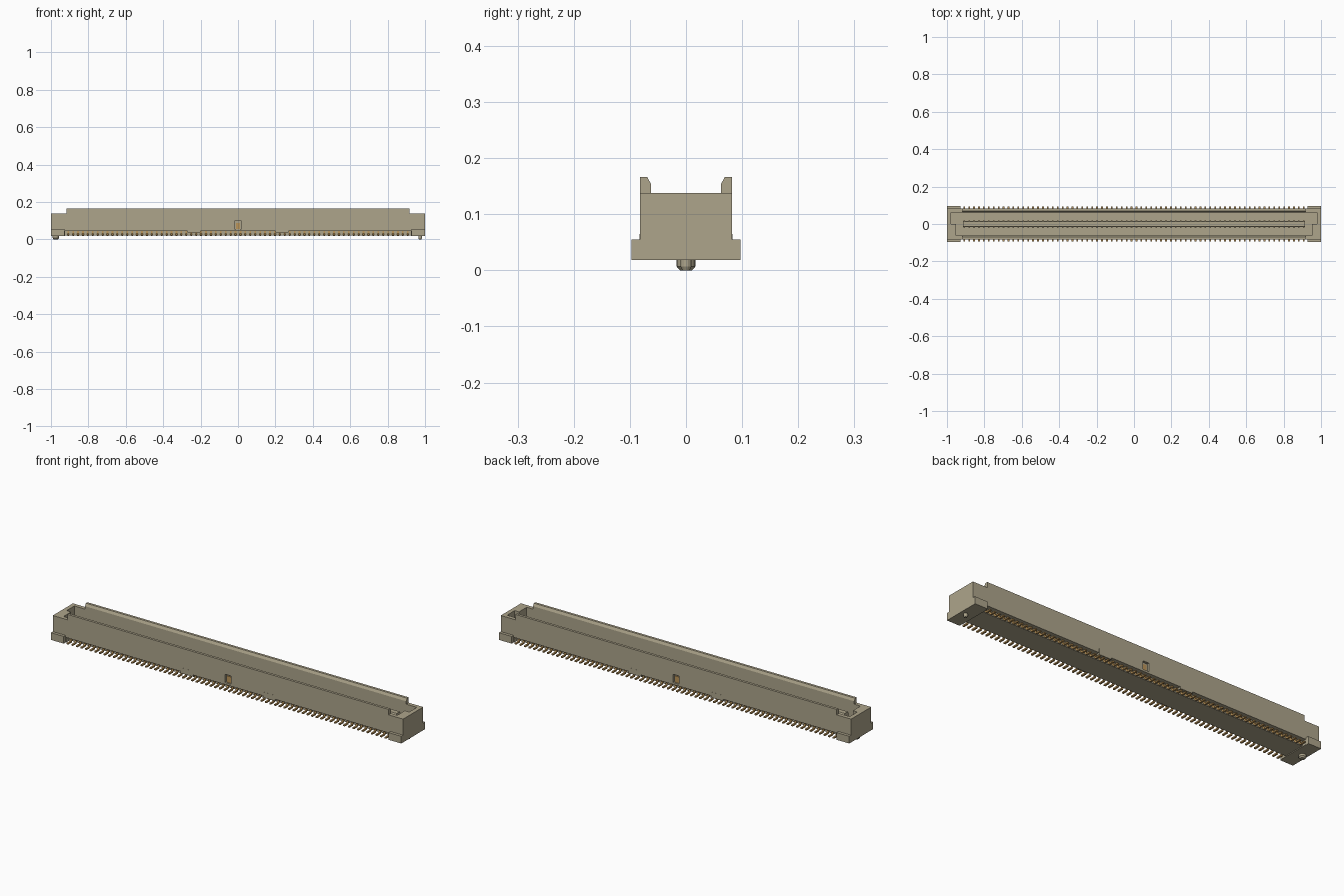
import bpy, bmesh
from mathutils import Vector

if "Cube" in bpy.data.objects:
    bpy.data.objects.remove(bpy.data.objects["Cube"])

def material(name, rgb):
    m = bpy.data.materials.new(name)
    m.diffuse_color = (*rgb, 1)
    m.use_nodes = True
    m.node_tree.nodes["Principled BSDF"].inputs["Base Color"].default_value = m.diffuse_color
    return m

TAN = material("tan_plastic", (0.42, 0.375, 0.26))
GOLD = material("gold_contact", (0.50, 0.30, 0.10))

def finish(name, bm, mat):
    bmesh.ops.recalc_face_normals(bm, faces=bm.faces)
    me = bpy.data.meshes.new(name)
    bm.to_mesh(me)
    bm.free()
    me.materials.append(mat)
    ob = bpy.data.objects.new(name, me)
    bpy.context.collection.objects.link(ob)
    return ob

def add_prism(bm, pts, axis, a, b):
    """Extrude a 2D outline along an axis from a to b."""
    def at(p, t):
        return {"x": (t, *p), "y": (p[0], t, p[1]), "z": (*p, t)}[axis]
    lo = [bm.verts.new(at(p, a)) for p in pts]
    hi = [bm.verts.new(at(p, b)) for p in pts]
    bm.faces.new(lo)
    bm.faces.new(hi)
    n = len(pts)
    for i in range(n):
        bm.faces.new((lo[i], lo[(i + 1) % n], hi[(i + 1) % n], hi[i]))

def prism(name, pts, axis, a, b, mat=TAN):
    bm = bmesh.new()
    add_prism(bm, pts, axis, a, b)
    return finish(name, bm, mat)

def box(name, x0, x1, y0, y1, z0, z1, mat=TAN):
    return prism(name, [(x0, y0), (x1, y0), (x1, y1), (x0, y1)], "z", z0, z1, mat)

# Floor, underside block and centre tongue
box("cavity_floor", -0.98, 0.98, -0.063, 0.063, 0.045, 0.06)
box("underside_block", -0.93, 0.93, -0.058, 0.058, 0.022, 0.046)
prism("centre_tongue", [(-0.017, 0.055), (0.017, 0.055), (0.017, 0.11),
                        (0.013, 0.118), (-0.013, 0.118), (-0.017, 0.11)], "x", -0.915, 0.915)

for s, side in ((-1, "front"), (1, "back")):
    # Long wall with chamfered raised rim and a centre window
    wall = box(side + "_wall", -1, 1, *sorted((s * 0.062, s * 0.082)), 0.045, 0.138)
    cut = box(side + "_window_cutter", -0.018, 0.018, *sorted((s * 0.07, s * 0.1)), 0.055, 0.098)
    cut.hide_render = True
    cut.hide_viewport = True
    mod = wall.modifiers.new("window", "BOOLEAN")
    mod.operation, mod.object, mod.solver = "DIFFERENCE", cut, "EXACT"
    box(side + "_window_tab", -0.011, 0.011, *sorted((s * 0.069, s * 0.074)), 0.055, 0.088, GOLD)
    prism(side + "_rim", [(s * 0.062, 0.138), (s * 0.082, 0.138), (s * 0.082, 0.166),
                          (s * 0.069, 0.166), (s * 0.062, 0.153)], "x", -0.917, 0.917)
    # Low tabs hanging below the wall edge
    for x, lr in ((-0.235, "left"), (0.235, "right")):
        box(f"{side}_{lr}_skirt_tab", x - 0.035, x + 0.035,
            *sorted((s * 0.066, s * 0.0825)), 0.036, 0.065)

for s, side in ((-1, "left"), (1, "right")):
    # End wall with a stepped key, solid base and wide foot pads
    prism(side + "_end_wall", [(s * 1, -0.082), (s * 1, 0.082), (s * 0.978, 0.082), (s * 0.978, 0.0),
                               (s * 0.953, 0.0), (s * 0.953, -0.082)], "z", 0.018, 0.138)
    box(side + "_end_base", *sorted((s * 0.925, s * 1)), -0.082, 0.082, 0.018, 0.06)
    for t, fb in ((-1, "front"), (1, "back")):
        box(f"{side}_{fb}_foot", *sorted((s * 0.927, s * 1)),
            *sorted((t * 0.06, t * 0.097)), 0.018, 0.055)
    # Tapered locating peg, larger on the left
    r = 0.017 if s < 0 else 0.010
    bm = bmesh.new()
    for r1, r2, z0, z1 in ((r * 0.65, r, 0.0, 0.007), (r, r, 0.007, 0.02)):
        ret = bmesh.ops.create_cone(bm, cap_ends=True, segments=16, radius1=r1, radius2=r2, depth=z1 - z0)
        bmesh.ops.translate(bm, verts=ret["verts"], vec=Vector((s * 0.974, 0, (z0 + z1) / 2)))
    finish(side + "_locating_peg", bm, TAN)

# Contacts: bent solder tails outside and strips on the tongue
COUNT, HALF, W = 70, 0.908, 0.0045
for s, side in ((-1, "front"), (1, "back")):
    tails, strips = bmesh.new(), bmesh.new()
    for i in range(COUNT):
        x = -HALF + 2 * HALF * i / (COUNT - 1)
        add_prism(tails, [(s * y, z) for y, z in
                          ((0.057, 0.046), (0.057, 0.03), (0.066, 0.018), (0.094, 0.018),
                           (0.094, 0.025), (0.07, 0.025), (0.064, 0.033), (0.064, 0.046))],
                  "x", x - W, x + W)
        add_prism(strips, [(s * 0.016, 0.06), (s * 0.02, 0.06), (s * 0.02, 0.105), (s * 0.016, 0.11)],
                  "x", x - W, x + W)
    finish(side + "_solder_tails", tails, GOLD)
    finish(side + "_tongue_contacts", strips, GOLD)
